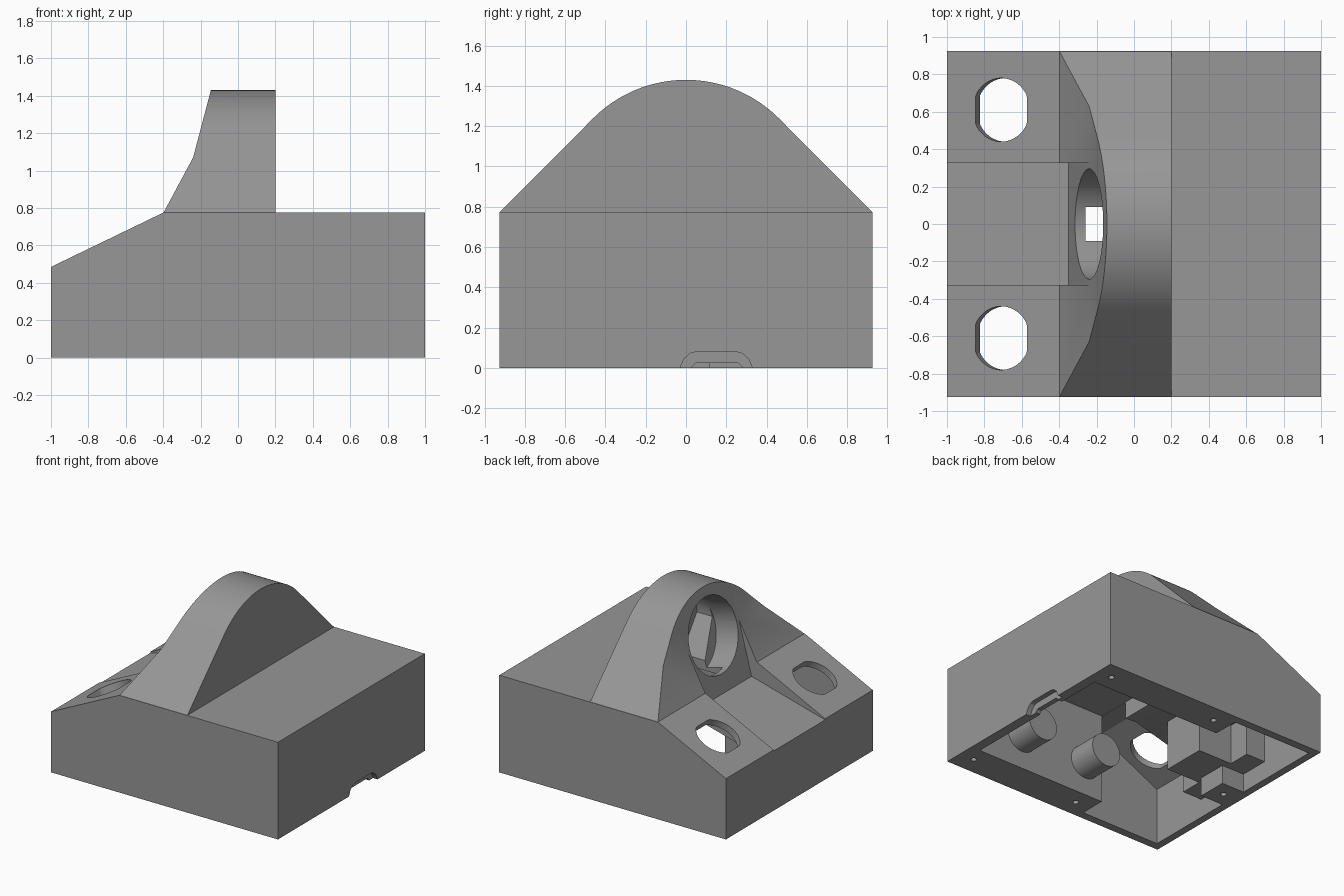
import bpy, bmesh, math
from mathutils import Matrix, Vector

if "Cube" in bpy.data.objects:
    bpy.data.objects.remove(bpy.data.objects["Cube"])

grey = bpy.data.materials.new("matte grey")
grey.diffuse_color = (0.31, 0.31, 0.31, 1)
grey.use_nodes = True
grey.node_tree.nodes["Principled BSDF"].inputs["Base Color"].default_value = grey.diffuse_color


def finish(name, bm):
    bmesh.ops.recalc_face_normals(bm, faces=bm.faces)
    me = bpy.data.meshes.new(name)
    bm.to_mesh(me)
    bm.free()
    me.materials.append(grey)
    ob = bpy.data.objects.new(name, me)
    bpy.context.collection.objects.link(ob)
    return ob


def prism(name, pts, axis, lo, hi):
    """Extrude a profile: axis 'y' takes (x, z) points, axis 'x' takes (y, z) points."""
    bm = bmesh.new()

    def place(p, d):
        return (p[0], d, p[1]) if axis == 'y' else (d, p[0], p[1])
    a = [bm.verts.new(place(p, lo)) for p in pts]
    b = [bm.verts.new(place(p, hi)) for p in pts]
    bm.faces.new(a)
    bm.faces.new(b[::-1])
    for i in range(len(pts)):
        j = (i + 1) % len(pts)
        bm.faces.new((a[i], a[j], b[j], b[i]))
    return finish(name, bm)


def box(name, x0, x1, y0, y1, z0, z1):
    return prism(name, [(x0, z0), (x1, z0), (x1, z1), (x0, z1)], 'y', y0, y1)


def cylinder(name, centre, direction, r, depth, flat=None, segs=64):
    """Cylinder along a direction; flat clips its local x half-width."""
    bm = bmesh.new()
    bmesh.ops.create_cone(bm, cap_ends=True, segments=segs, radius1=r, radius2=r, depth=depth)
    if flat:
        for v in bm.verts:
            v.co.x = max(-flat, min(flat, v.co.x))
        bmesh.ops.remove_doubles(bm, verts=bm.verts, dist=1e-5)
    z = Vector(direction).normalized()
    y = Vector((0, 1, 0)) if abs(z.y) < 0.9 else Vector((0, 0, 1))
    x = y.cross(z)
    m = Matrix((x, y, z)).transposed().to_4x4()
    m.translation = centre
    bmesh.ops.transform(bm, matrix=m, verts=bm.verts)
    return finish(name, bm)


def combine(target, tool, op):
    mod = target.modifiers.new(op, 'BOOLEAN')
    mod.operation, mod.solver, mod.object = op, 'EXACT', tool
    bpy.context.view_layer.update()
    dg = bpy.context.evaluated_depsgraph_get()
    me = bpy.data.meshes.new_from_object(target.evaluated_get(dg))
    target.modifiers.clear()
    target.data = me
    bpy.data.objects.remove(tool)


def arch(r, cz, a0, a1, n=40):
    return [(r * math.cos(t), cz + r * math.sin(t))
            for t in (math.radians(a0 + (a1 - a0) * i / n) for i in range(n + 1))]


# Base shell with sloping left roof
W = 0.925
shell = prism("housing_shell",
              [(-1, 0), (1, 0), (1, 0.775), (-0.4, 0.775), (-1, 0.485)], 'y', -W, W)

# Arched tower: side profile crossed with the rounded gable profile
tower = prism("tower", [(-0.3, 0.6), (-0.399, 0.774), (-0.24, 1.07), (-0.143, 1.5),
                        (-0.143, 1.5), (0.2, 1.5), (0.2, 0.6)][:4] + [(0.2, 1.5), (0.2, 0.6)],
              'y', -1.1, 1.1)
for v in tower.data.vertices:
    if v.co.z > 1.4 and v.co.x < 0:
        v.co.x = -0.24 + 0.43 * 0.264
gable = prism("gable", [(-0.75, 0.6), (0.75, 0.6), (0.924, 0.774)]
              + arch(0.652, 0.778, 45, 135) + [(-0.924, 0.774)], 'x', -0.6, 0.6)
combine(tower, gable, 'INTERSECT')
combine(shell, tower, 'UNION')


def cut(tool):
    combine(shell, tool, 'DIFFERENCE')


# Sloped channel in front of the tower opening
cut(prism("channel", [(-1.1, 0.449), (-0.351, 0.65), (-0.24, 1.07), (-0.4, 1.2), (-1.1, 1.2)],
          'y', -0.325, 0.325))

# Inner chambers, open underneath
cut(box("main_cavity", -0.24, 0.92, -0.65, 0.65, -0.1, 0.72))
cut(prism("centre_cavity", [(-0.94, -0.1), (-0.2, -0.1), (-0.2, 0.58), (-0.34, 0.585),
                            (-0.94, 0.425)], 'y', -0.39, 0.39))
for s in (-1, 1):
    y0, y1 = sorted((s * 0.38, s * 0.86))
    cut(prism("side_cavity", [(-0.94, -0.1), (-0.239, -0.1), (-0.239, 0.715), (-0.4, 0.715),
                              (-0.94, 0.455)], 'y', y0, y1))

# Round tower opening with a funnel-shaped pocket and drop slot
tilt = math.radians(14.8)
ax = Vector((math.cos(tilt), 0, -math.sin(tilt)))
cut(cylinder("opening", Vector((-0.24, 0, 1.07)) + ax * 0.05, ax, 0.295, 0.3))
cut(prism("pocket", [(-0.09, 0.8), (0.09, 0.8)] + arch(0.28, 1.06, 0, 180), 'x', -0.18, 0.1))
cut(box("drop_slot", -0.26, 0.1, -0.09, 0.09, 0.5, 0.95))

# Flat-sided round holes in the sloping roof
slope = math.atan2(0.29, 0.6)
for s in (-1, 1):
    cut(cylinder("roof_hole", (-0.71, s * 0.61, 0.625),
                 (-math.sin(slope), 0, math.cos(slope)), 0.17, 0.24, flat=0.153))

# Cable notch in the right wall
cut(prism("notch_outer", [(-0.03, -0.05), (0.33, -0.05), (0.33, 0.0), (0.31, 0.045), (0.28, 0.072),
                          (0.25, 0.08), (0.05, 0.08), (0.02, 0.072), (-0.01, 0.045), (-0.03, 0)],
          'x', 0.96, 1.1))
cut(prism("notch_inner", [(0.03, -0.05), (0.28, -0.05), (0.28, 0.005), (0.26, 0.025),
                          (0.05, 0.025), (0.03, 0.005)], 'x', 0.85, 1.1))

# Screw holes in the bottom rim
for x in (0.87, -0.1):
    for s in (-1, 1):
        cut(cylinder("screw_hole", (x, s * 0.78, 0.1), (0, 0, 1), 0.022, 0.3, segs=20))

# Screw post and the stepped blocks above it
post = box("screw_post", -0.96, -0.74, -0.12, 0.12, 0, 0.2)
combine(post, cylinder("post_hole", (-0.85, 0, 0), (0, 0, 1), 0.022, 0.2, segs=20), 'DIFFERENCE')
centre_block = prism("centre_block", [(-0.96, 0.15), (-0.47, 0.15), (-0.47, 0.58), (-0.96, 0.45)],
                     'y', -0.18, 0.18)
wide_block = prism("wide_block", [(-0.96, 0.15), (-0.77, 0.15), (-0.77, 0.5), (-0.96, 0.45)],
                   'y', -0.36, 0.36)

# Mounting pegs on the inner front wall
pegs = [cylinder("mounting_peg", (x, -0.54, 0.27), (0, 1, 0), 0.13, 0.26, segs=48)
        for x in (0.52, -0.08)]

# Smooth curved walls, keep edges sharp
for ob in bpy.context.collection.objects:
    ob.select_set(True)
bpy.context.view_layer.objects.active = shell
bpy.ops.object.shade_smooth_by_angle(angle=math.radians(25))
